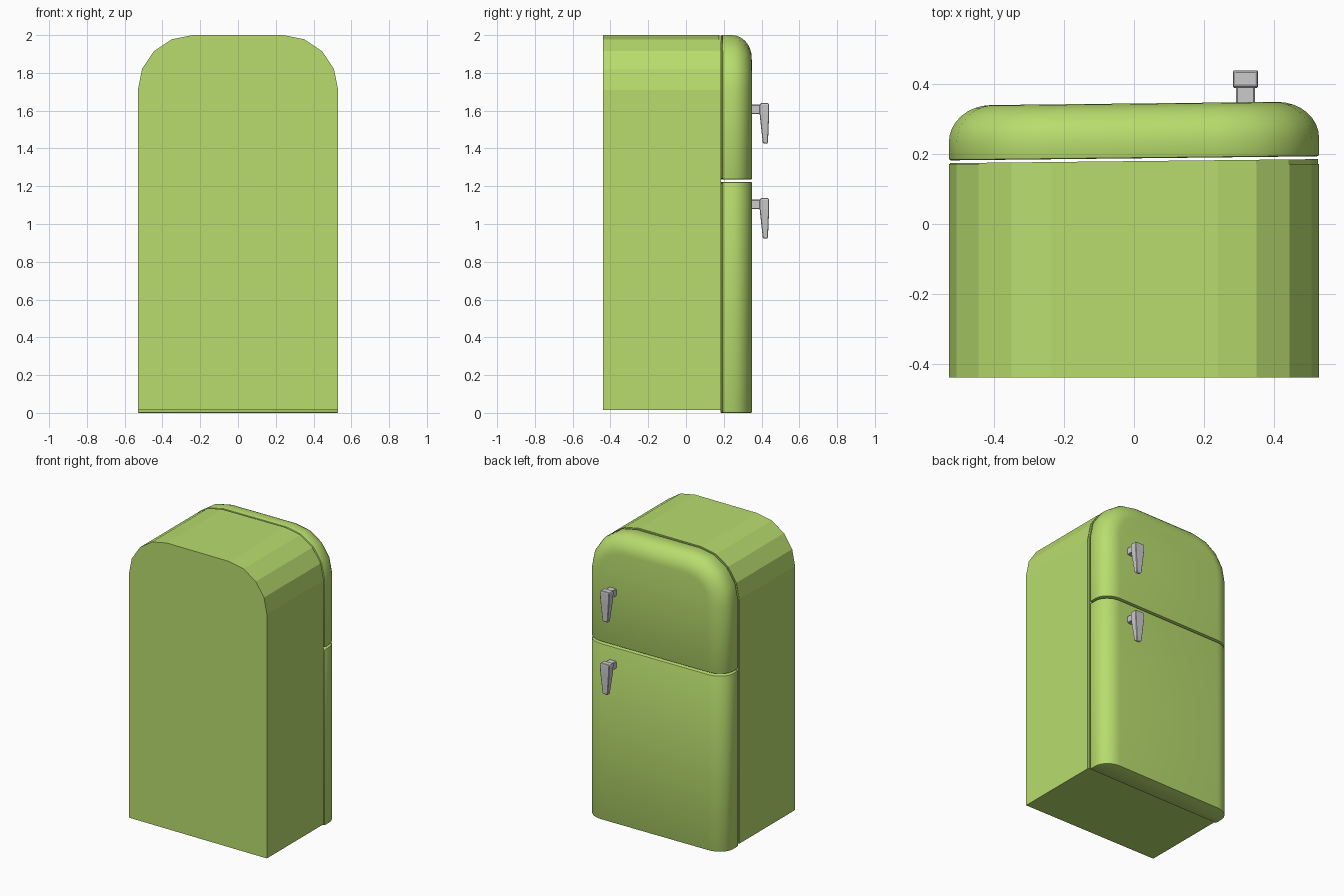
import bpy, bmesh
from math import sin, cos, pi, radians

if "Cube" in bpy.data.objects:
    bpy.data.objects.remove(bpy.data.objects["Cube"])

green = bpy.data.materials.new("green_enamel")
green.diffuse_color = (0.48, 0.72, 0.155, 1)
green.use_nodes = True
green.node_tree.nodes["Principled BSDF"].inputs["Base Color"].default_value = green.diffuse_color

W, TOP, R = 0.53, 2.0, 0.29      # half width, height, arch radius
SKEW = 0.011                     # doors stand very slightly ajar


def arch(z0, inset=0.0):
    """Arched outline in x/z, four segments per corner."""
    right = [(W - R + (R - inset) * cos(i * pi / 8),
              TOP - R + (R - inset) * sin(i * pi / 8)) for i in range(5)]
    pts = [(W - inset, z0)] + right
    return pts + [(-x, z) for x, z in reversed(pts)]


def block(z0, z1, inset=0.0):
    """Rectangular outline in x/z."""
    w = W - inset
    return [(w, z0), (w, z1), (-w, z1), (-w, z0)]


def loft(name, rings, mat=None, bevel=0.0, segments=2, smooth=False):
    bm = bmesh.new()
    vs = [[bm.verts.new(p) for p in ring] for ring in rings]
    n = len(vs[0])
    for a, b in zip(vs, vs[1:]):
        for i in range(n):
            j = (i + 1) % n
            bm.faces.new((a[i], a[j], b[j], b[i]))
    bm.faces.new(vs[0])
    bm.faces.new(vs[-1])
    bmesh.ops.recalc_face_normals(bm, faces=bm.faces[:])
    if bevel:
        bmesh.ops.dissolve_limit(bm, angle_limit=0.01, verts=bm.verts[:], edges=bm.edges[:])
        sharp = [e for e in bm.edges if e.calc_face_angle(0) > radians(50)]
        bmesh.ops.bevel(bm, geom=sharp, offset=bevel, segments=segments,
                        profile=0.5, affect='EDGES', clamp_overlap=True)
    me = bpy.data.meshes.new(name)
    bm.to_mesh(me)
    bm.free()
    ob = bpy.data.objects.new(name, me)
    bpy.context.collection.objects.link(ob)
    if mat:
        me.materials.append(mat)
    if smooth:
        bpy.ops.object.select_all(action='DESELECT')
        ob.select_set(True)
        bpy.context.view_layer.objects.active = ob
        bpy.ops.object.shade_smooth_by_angle(angle=radians(40))
    return ob


def at_y(outline, y, skew=0.0):
    return [(x, y + skew * x, z) for x, z in outline]


# Cabinet with faceted arched top, and the thin seal on its front
body = arch(0.015)
loft("cabinet", [at_y(body, -0.44), at_y(body, 0.172)], green)
seal = arch(0.015, 0.003)
loft("door_seal", [at_y(seal, 0.171), at_y(seal, 0.18, SKEW)], green)


# Doors: straight rim, then a quarter-round towards the front
def door(name, outline):
    steps = [(0, 0.188)]
    for i in range(9):
        a = i * pi / 16
        steps.append((0.12 * (1 - cos(a)), 0.24 + 0.105 * sin(a)))
    loft(name, [at_y(outline(d), y, SKEW) for d, y in steps], green, 0.006, 2, True)


door("lower_door", lambda d: block(0.0, 1.222, d))
door("upper_door", lambda d: arch(1.236, d))


# Handles: short stem and tapered hanging grip
def rect(cx, hx, y0, y1, z):
    return [(cx - hx, y0, z), (cx + hx, y0, z), (cx + hx, y1, z), (cx - hx, y1, z)]


def handle(prefix, z):
    cx = 0.319
    loft(prefix + "_handle_stem",
         [rect(cx, 0.027, 0.34, 0.398, z + 0.157), rect(cx, 0.027, 0.34, 0.398, z + 0.207)],
         bevel=0.004, segments=1)
    loft(prefix + "_handle_grip",
         [rect(cx, 0.016, 0.411, 0.430, z),
          rect(cx, 0.020, 0.406, 0.434, z + 0.008),
          rect(cx, 0.034, 0.390, 0.440, z + 0.155),
          rect(cx, 0.036, 0.390, 0.440, z + 0.205),
          rect(cx, 0.032, 0.396, 0.437, z + 0.215)], bevel=0.003, segments=1)


handle("lower", 0.922)
handle("upper", 1.425)
